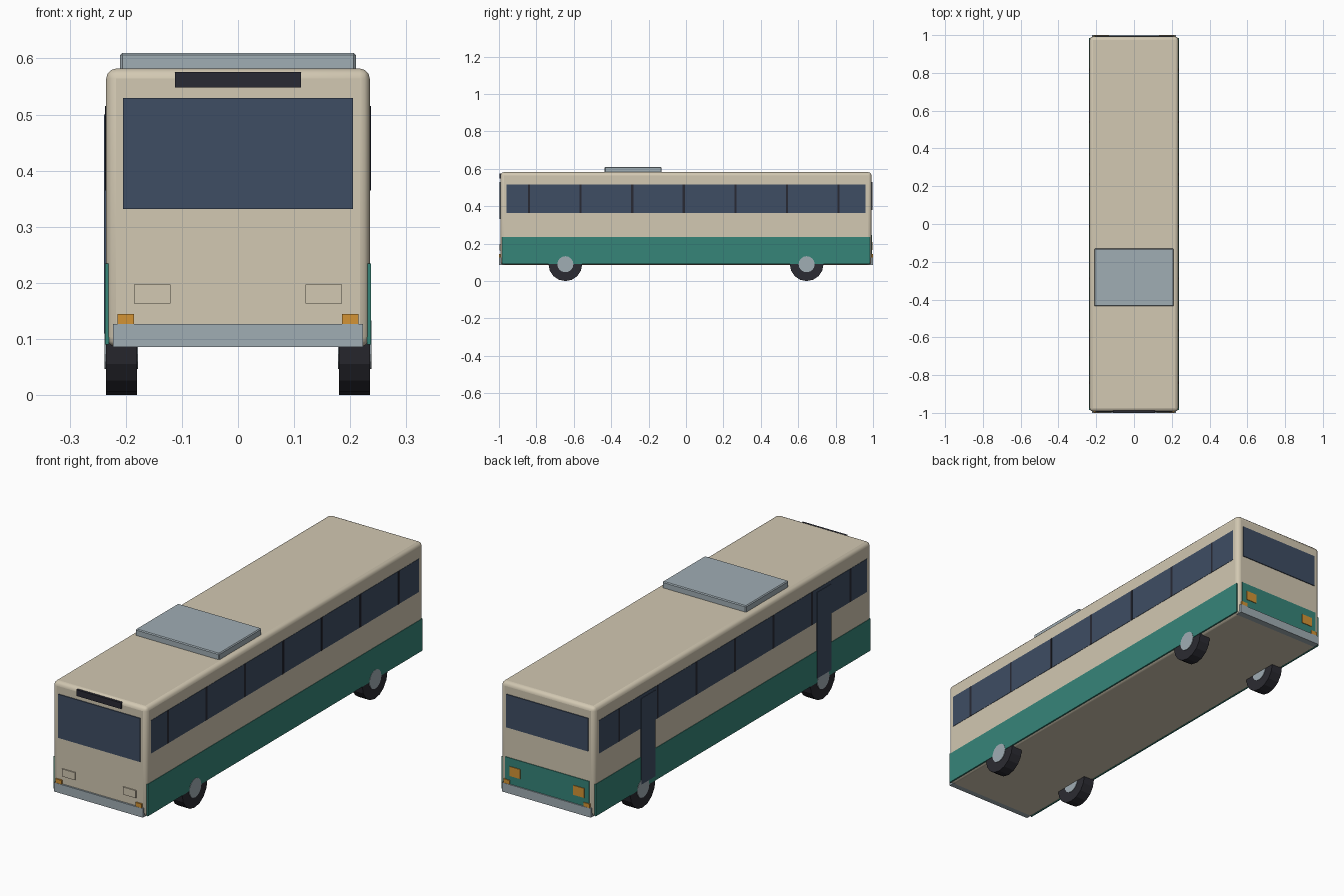
import bpy
import bmesh
from math import radians, pi
from mathutils import Matrix, Vector

old = bpy.data.objects.get("Cube")
if old:
    bpy.data.objects.remove(old, do_unlink=True)


def material(name, rgb):
    """Flat material from an sRGB 0-255 colour."""
    lin = [((c / 255 + 0.055) / 1.055) ** 2.4 for c in rgb] + [1]
    m = bpy.data.materials.new(name)
    m.use_nodes = True
    m.diffuse_color = lin
    bsdf = m.node_tree.nodes["Principled BSDF"]
    bsdf.inputs["Base Color"].default_value = lin
    bsdf.inputs["Roughness"].default_value = 0.7
    return m


CREAM = material("cream paint", (210, 200, 178))
GREEN = material("green paint", (54, 133, 121))
GLASS = material("tinted glass", (62, 77, 99))
GREY = material("grey metal", (160, 173, 180))
AMBER = material("amber lens", (212, 148, 53))
TYRE = material("black rubber", (43, 43, 50))
TRIM = material("dark trim", (40, 41, 52))


def finish(name, bm, mat, bevel=0, segments=1):
    mesh = bpy.data.meshes.new(name)
    bm.to_mesh(mesh)
    bm.free()
    mesh.materials.append(mat)
    ob = bpy.data.objects.new(name, mesh)
    bpy.context.collection.objects.link(ob)
    if bevel:
        mod = ob.modifiers.new("Bevel", "BEVEL")
        mod.width, mod.segments = bevel, segments
    return ob


def box(name, mat, x, y, z, bevel=0, segments=1):
    """Box from (low, high) ranges on each axis."""
    lo, hi = Vector(map(min, (x, y, z))), Vector(map(max, (x, y, z)))
    bm = bmesh.new()
    bmesh.ops.create_cube(bm, size=1)
    bmesh.ops.scale(bm, vec=hi - lo, verts=bm.verts)
    bmesh.ops.translate(bm, vec=(lo + hi) / 2, verts=bm.verts)
    return finish(name, bm, mat, bevel, segments)


def cylinder(name, mat, x, y, z, radius, sides=16):
    """Cylinder along x between the two x values."""
    bm = bmesh.new()
    bmesh.ops.create_cone(bm, cap_ends=True, segments=sides, radius1=radius,
                          radius2=radius, depth=abs(x[1] - x[0]))
    place = Matrix.Translation((sum(x) / 2, y, z)) @ Matrix.Rotation(pi / 2, 4, "Y")
    bmesh.ops.transform(bm, matrix=place, verts=bm.verts)
    return finish(name, bm, mat)


# Body shell and roof unit
body = box("body", CREAM, (-0.235, 0.235), (-0.992, 0.992), (0.086, 0.582), 0.018, 3)
bpy.context.view_layer.objects.active = body
body.select_set(True)
bpy.ops.object.shade_smooth_by_angle(angle=radians(35))
body.select_set(False)
box("roof_unit", GREY, (-0.21, 0.21), (-0.435, -0.13), (0.578, 0.61), 0.004)

# Sides: skirt, window band, pillars, wheels
for side, s in (("left", 1), ("right", -1)):
    box(f"{side}_skirt", GREEN, (s * 0.23, s * 0.237), (-0.985, 0.985), (0.09, 0.235))
    box(f"{side}_window_band", GLASS, (s * 0.23, s * 0.2365), (-0.96, 0.96), (0.365, 0.515))
    for i in range(7):
        y = -0.84 + i * 0.276
        box(f"{side}_pillar_{i + 1}", TRIM, (s * 0.23, s * 0.2372),
            (y - 0.006, y + 0.006), (0.365, 0.515))
    for end, y in (("front", -0.645), ("rear", 0.645)):
        cylinder(f"{side}_{end}_tyre", TYRE, (s * 0.18, s * 0.235), y, 0.09, 0.09)
        cylinder(f"{side}_{end}_hub", GREY, (s * 0.178, s * 0.2378), y, 0.09, 0.043)

# Doors on the right side
for name, y in (("front_door", -0.65), ("rear_door", 0.61)):
    box(name, GLASS, (-0.23, -0.2385), (y - 0.05, y + 0.05), (0.11, 0.5))

# Bumpers and corner lamps at both ends
for end, e in (("front", -1), ("rear", 1)):
    box(f"{end}_bumper", GREY, (-0.223, 0.223), (e * 0.97, e * 1.0), (0.086, 0.127))
    for side, s in (("left", 1), ("right", -1)):
        box(f"{end}_{side}_indicator", AMBER, (s * 0.185, s * 0.215),
            (e * 0.98, e * 0.999), (0.12, 0.145))

# Front face
box("windscreen", GLASS, (-0.205, 0.205), (-0.98, -0.996), (0.332, 0.53))
box("destination_sign", TRIM, (-0.112, 0.112), (-0.97, -0.998), (0.548, 0.576))

# Rear face
box("rear_window", GLASS, (-0.205, 0.205), (0.98, 0.996), (0.38, 0.53))
box("rear_panel", GREEN, (-0.21, 0.21), (0.98, 0.995), (0.12, 0.245))

# Headlamp covers and tail lamps
for side, s in (("left", 1), ("right", -1)):
    box(f"{side}_headlamp", CREAM, (s * 0.12, s * 0.185), (-0.98, -0.997), (0.163, 0.197))
    box(f"{side}_tail_lamp", AMBER, (s * 0.133, s * 0.187), (0.98, 0.998), (0.165, 0.208))
